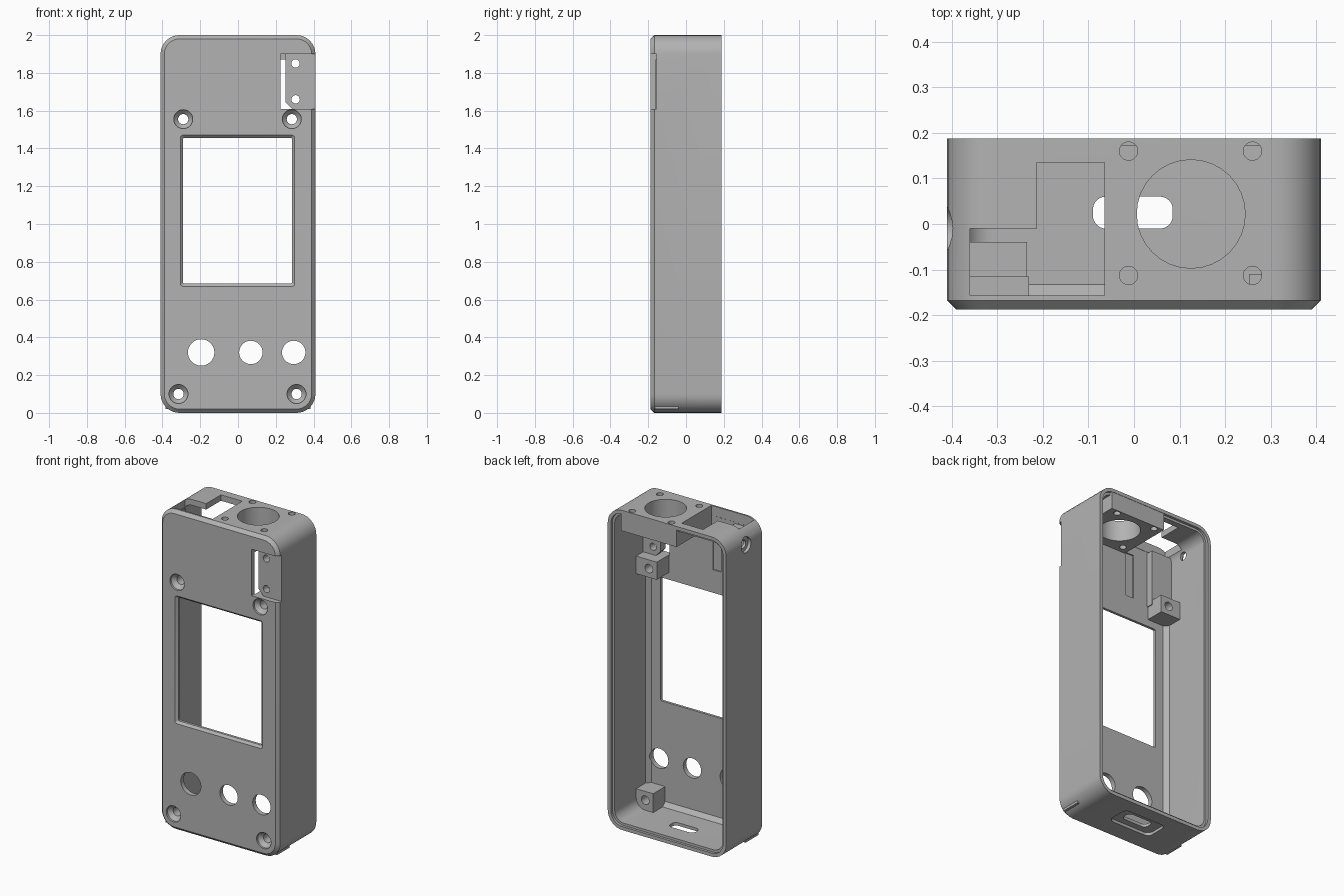
import bpy, bmesh, math

cube = bpy.data.objects.get("Cube")
if cube:
    bpy.data.objects.remove(cube, do_unlink=True)

gray = bpy.data.materials.new("plain gray")
gray.use_nodes = True
COLOR = (0.45, 0.45, 0.45, 1)
gray.diffuse_color = COLOR
gray.node_tree.nodes["Principled BSDF"].inputs["Base Color"].default_value = COLOR

ORDER = {"x": lambda t, u, v: (t, u, v),
         "y": lambda t, u, v: (u, t, v),
         "z": lambda t, u, v: (u, v, t)}


def loft(name, axis, rings):
    """Solid through matching outlines; rings is a list of (position, outline)."""
    bm = bmesh.new()
    loops = [[bm.verts.new(ORDER[axis](t, u, v)) for u, v in pts] for t, pts in rings]
    n = len(loops[0])
    for a, b in zip(loops, loops[1:]):
        for i in range(n):
            bm.faces.new((a[i], a[(i + 1) % n], b[(i + 1) % n], b[i]))
    bm.faces.new(loops[0])
    bm.faces.new(loops[-1])
    bmesh.ops.recalc_face_normals(bm, faces=bm.faces)
    mesh = bpy.data.meshes.new(name)
    bm.to_mesh(mesh)
    bm.free()
    mesh.materials.append(gray)
    obj = bpy.data.objects.new(name, mesh)
    bpy.context.collection.objects.link(obj)
    return obj


def rounded(u0, u1, v0, v1, r, seg=8):
    """Rounded rectangle outline."""
    corners = [(u1 - r, v1 - r), (u0 + r, v1 - r), (u0 + r, v0 + r), (u1 - r, v0 + r)]
    return [(cu + r * math.cos(a), cv + r * math.sin(a))
            for k, (cu, cv) in enumerate(corners)
            for a in [math.pi / 2 * (k + i / seg) for i in range(seg + 1)]]


def shell(d):
    """Case outline pulled in by d."""
    return rounded(-0.41 + d, 0.41 - d, d, 2 - d, 0.1 - d)


def disc(u, v, r, seg=32):
    return [(u + r * math.cos(math.tau * i / seg), v + r * math.sin(math.tau * i / seg))
            for i in range(seg)]


def box(name, x, y, z):
    return loft(name, "z", [(h, [(x[0], y[0]), (x[1], y[0]), (x[1], y[1]), (x[0], y[1])])
                            for h in z])


def hole(axis, u, v, r, t0, t1):
    cut(loft("hole", axis, [(t, disc(u, v, r)) for t in (t0, t1)]))


def combine(tool, operation):
    mod = case.modifiers.new("combine", "BOOLEAN")
    mod.operation = operation
    mod.solver = "EXACT"
    mod.object = tool
    bpy.context.view_layer.update()
    graph = bpy.context.evaluated_depsgraph_get()
    mesh = bpy.data.meshes.new_from_object(case.evaluated_get(graph))
    case.modifiers.clear()
    case.data = mesh
    bpy.data.objects.remove(tool, do_unlink=True)


def cut(tool):
    combine(tool, "DIFFERENCE")


def add(tool):
    combine(tool, "UNION")


# Case with chamfered front, hollow from the back, with a lip around the rim
case = loft("case", "y", [(-0.188, shell(0.02)), (-0.168, shell(0)), (0.188, shell(0))])
cut(loft("cavity", "y", [(-0.158, shell(0.062)), (-0.133, shell(0.037)), (0.3, shell(0.037))]))
cut(loft("lip", "y", [(0.172, shell(0.022)), (0.3, shell(0.022))]))

# Thick block under the round top opening, and pads on the front wall
add(box("top_block", (-0.065, 0.32), (-0.165, 0.186), (1.87, 1.98)))
add(box("left_pad", (0.252, 0.39), (-0.17, -0.11), (1.58, 1.93)))
add(box("right_pad", (-0.385, -0.23), (-0.17, -0.115), (1.58, 1.93)))

# Screw bosses
screws = [(-0.29, 1.555), (0.285, 1.555), (-0.315, 0.1), (0.31, 0.1)]
for x, z in screws:
    side = math.copysign(1, x)
    xs = sorted((x - side * 0.055, side * 0.385))
    add(box("boss", xs, (-0.165, -0.04), (z - 0.055 if z > 1 else 0.02, z + 0.055)))

# Countersunk screw holes
for x, z in screws:
    cut(loft("screw_hole", "y", [(t, disc(x, z, r)) for t, r in
                                 ((-0.2, 0.05), (-0.175, 0.05), (-0.152, 0.027), (0, 0.027))]))

# Display window with chamfered frame
cut(loft("window", "y", [(-0.198, rounded(-0.315, 0.31, 0.66, 1.48, 0.015, 3)),
                         (-0.174, rounded(-0.291, 0.286, 0.684, 1.456, 0.008, 3)),
                         (-0.1, rounded(-0.291, 0.286, 0.684, 1.456, 0.008, 3))]))

# Button holes
for x, r in ((-0.195, 0.07), (0.068, 0.062), (0.295, 0.062)):
    hole("y", x, 0.32, r, -0.25, -0.1)

# Switch recess at the front edge, its slot and two pin holes
cut(box("switch_recess", (0.225, 0.5), (-0.3, -0.155), (1.61, 1.9)))
slot = [(0.225, 1.61), (0.285, 1.61), (0.252, 1.645), (0.252, 1.9), (0.225, 1.9)]
cut(loft("switch_slot", "y", [(t, slot) for t in (-0.2, -0.05)]))
for z in (1.85, 1.66):
    hole("y", 0.305, z, 0.022, -0.2, -0.05)

# Stepped opening in the top and a groove in the front wall below it
step = [(-0.36, -0.157), (-0.065, -0.157), (-0.065, 0.135), (-0.213, 0.135),
        (-0.213, -0.01), (-0.36, -0.01)]
cut(loft("top_opening", "z", [(1.93, step), (2.1, step)]))
cut(box("groove", (-0.13, -0.075), (-0.166, -0.1), (1.6, 1.88)))

# Round top opening with four screw holes
hole("z", 0.125, 0.022, 0.119, 1.8, 2.1)
for x in (-0.012, 0.26):
    for y in (-0.113, 0.16):
        hole("z", x, y, 0.02, 1.83, 2.1)

# Countersunk hole in the side wall near the top
cut(loft("side_hole", "x", [(t, disc(-0.01, 1.9, r)) for t, r in
                            ((-0.5, 0.047), (-0.39, 0.047), (-0.389, 0.025), (-0.34, 0.025))]))

# Port recess and slot in the bottom
cut(loft("port_recess", "z", [(t, rounded(-0.15, 0.145, -0.05, 0.1, 0.035))
                              for t in (-0.1, 0.018)]))
cut(loft("port_slot", "z", [(t, rounded(-0.09, 0.085, -0.01, 0.06, 0.028))
                            for t in (-0.1, 0.08)]))

# Smooth curved walls, crisp edges
bpy.ops.object.select_all(action="DESELECT")
case.select_set(True)
bpy.context.view_layer.objects.active = case
bpy.ops.object.shade_smooth_by_angle(angle=math.radians(30))
